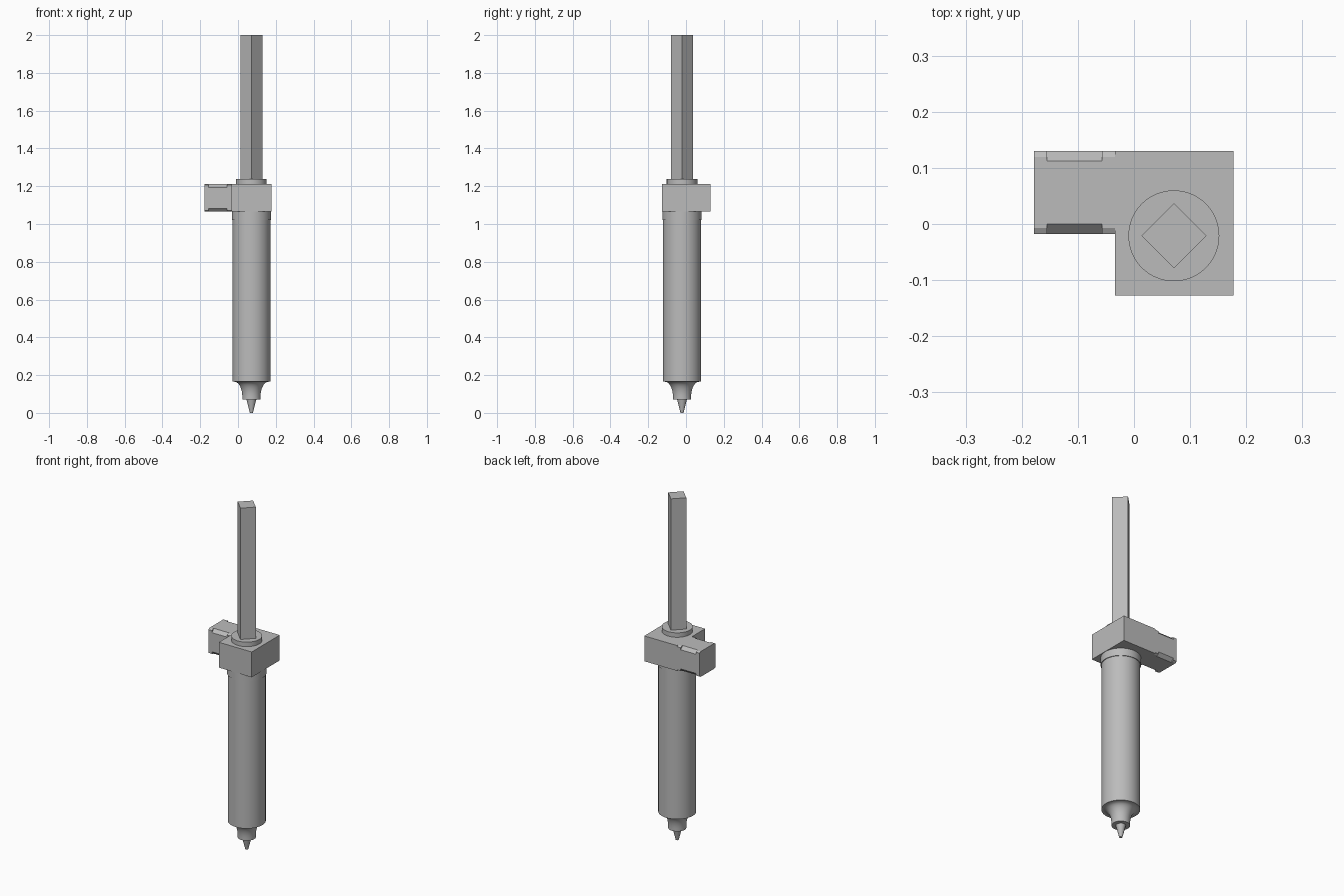
import bpy, bmesh, math
from mathutils import Matrix

cube = bpy.data.objects.get("Cube")
if cube:
    bpy.data.objects.remove(cube, do_unlink=True)

AXIS = (0.071, -0.021)

steel = bpy.data.materials.new("grey_steel")
steel.use_nodes = True
steel.diffuse_color = (0.5, 0.5, 0.5, 1)
steel.node_tree.nodes["Principled BSDF"].inputs["Base Color"].default_value = (0.5, 0.5, 0.5, 1)


def add_object(name, bm, smooth=False):
    bmesh.ops.recalc_face_normals(bm, faces=bm.faces)
    mesh = bpy.data.meshes.new(name)
    bm.to_mesh(mesh)
    bm.free()
    mesh.materials.append(steel)
    obj = bpy.data.objects.new(name, mesh)
    bpy.context.collection.objects.link(obj)
    if smooth:
        bpy.ops.object.select_all(action='DESELECT')
        obj.select_set(True)
        bpy.context.view_layer.objects.active = obj
        bpy.ops.object.shade_smooth_by_angle(angle=math.radians(30))
    return obj


def turned(name, profile, steps=64):
    """Closed solid turned around the tool axis from (radius, z) points."""
    bm = bmesh.new()
    rings = [[bm.verts.new((AXIS[0] + r * math.cos(math.tau * i / steps),
                            AXIS[1] + r * math.sin(math.tau * i / steps), z))
              for i in range(steps)] for r, z in profile]
    for a, b in zip(rings, rings[1:]):
        for i in range(steps):
            j = (i + 1) % steps
            bm.faces.new((a[i], a[j], b[j], b[i]))
    bm.faces.new(rings[0])
    bm.faces.new(rings[-1])
    return add_object(name, bm, True)


def box(name, low, high):
    bm = bmesh.new()
    size = [h - l for l, h in zip(low, high)]
    mid = [(h + l) / 2 for l, h in zip(low, high)]
    bmesh.ops.create_cube(bm, size=1, matrix=Matrix.Translation(mid) @ Matrix.Diagonal((*size, 1)))
    return add_object(name, bm)


# Clamp block and the square rod, turned on its corner
Z0, Z1 = 1.065, 1.212
box("clamp_block", (-0.034, -0.127, Z0), (0.177, 0.13, Z1))
bm = bmesh.new()
bmesh.ops.create_cone(bm, cap_ends=True, segments=4, radius1=0.058, radius2=0.058, depth=0.764,
                      matrix=Matrix.Translation((*AXIS, 1.618)))
add_object("square_rod", bm)

# Side arm with bevelled long edges, cut deeper along the middle
Y0, Y1 = -0.018, 0.13


def arm_section(x0, x1, dy, dz):
    bm = bmesh.new()
    outline = [(Y0, Z0 + dz), (Y0 + dy, Z0), (Y1 - dy, Z0), (Y1, Z0 + dz),
               (Y1, Z1 - dz), (Y1 - dy, Z1), (Y0 + dy, Z1), (Y0, Z1 - dz)]
    face = bm.faces.new([bm.verts.new((x0, y, z)) for y, z in outline])
    ext = bmesh.ops.extrude_face_region(bm, geom=[face], use_keep_orig=True)
    new = [v for v in ext["geom"] if isinstance(v, bmesh.types.BMVert)]
    bmesh.ops.translate(bm, verts=new, vec=(x1 - x0, 0, 0))
    return bm


for name, x0, x1, dy, dz in (("arm_end", -0.178, -0.155, 0.011, 0.006),
                             ("arm_grip", -0.155, -0.057, 0.018, 0.018),
                             ("arm_root", -0.057, -0.034, 0.011, 0.006)):
    add_object(name, arm_section(x0, x1, dy, dz))

# Turned parts along the axis
turned("top_collar", [(0.081, 1.21), (0.081, 1.238)])
turned("neck_ring", [(0.104, 1.022), (0.104, 1.07)])
turned("barrel", [(0.1, 0.165), (0.1, 1.066)])
flare = [(0.048, 0.07), (0.048, 0.085)]
for i in range(1, 9):
    a = math.pi / 2 * i / 8
    flare.append((0.09 - 0.042 * math.cos(a), 0.085 + 0.08 * math.sin(a)))
turned("nozzle_flare", flare)
turned("needle_tip", [(0.008, 0), (0.026, 0.071)])
